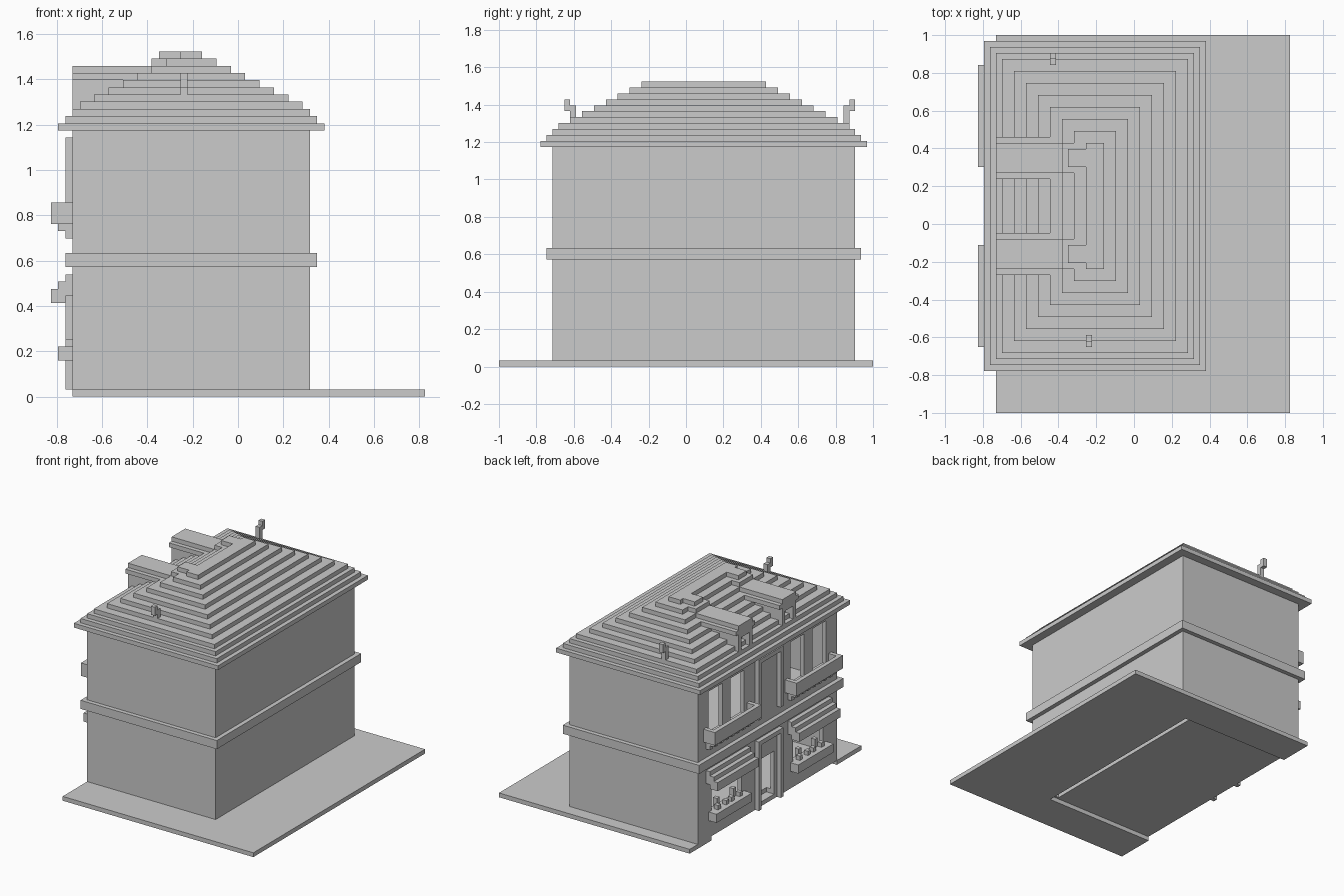
import bpy, bmesh
from mathutils import Vector

V = 2 / 63                      # block size
ORIGIN = Vector((-26, -31.5, 0))

if "Cube" in bpy.data.objects:
    bpy.data.objects.remove(bpy.data.objects["Cube"], do_unlink=True)

stone = bpy.data.materials.new("grey_stone")
stone.use_nodes = True
GREY = (0.6, 0.6, 0.6, 1)
stone.diffuse_color = GREY
stone.node_tree.nodes["Principled BSDF"].inputs["Base Color"].default_value = GREY


def part(name, boxes):
    """One object made of boxes given as (x0, x1, y0, y1, z0, z1) in blocks."""
    bm = bmesh.new()
    for x0, x1, y0, y1, z0, z1 in boxes:
        lo, hi = Vector((x0, y0, z0)), Vector((x1, y1, z1))
        verts = bmesh.ops.create_cube(bm, size=1)["verts"]
        for v in verts:
            v.co = (ORIGIN + lo + (hi - lo) * 0.5 + v.co * (hi - lo)) * V
    mesh = bpy.data.meshes.new(name)
    bm.to_mesh(mesh)
    bm.free()
    mesh.materials.append(stone)
    obj = bpy.data.objects.new(name, mesh)
    bpy.context.collection.objects.link(obj)
    return obj


def flip(boxes):
    """Mirror boxes across the middle of the facade."""
    return [(a, b, 69 - d, 69 - c, e, f) for a, b, c, d, e, f in boxes]


def pair(name, boxes):
    part(name + "_left", boxes)
    part(name + "_right", flip(boxes))


# Ground plate, open underneath the house
part("ground", [(31, 52, 0, 63, 0, 1), (3, 31, 0, 9, 0, 1), (3, 31, 55, 63, 0, 1)])

# Hollow house with rooms, windows and door cut out
house = part("house_walls", [(3, 36, 9, 60, 1, 37)])
side_openings = [(2, 5, 44, 55, 7, 14), (2, 5, 43, 48, 25, 35), (2, 5, 51, 56, 25, 35)]
rooms = [(4, 35, 10, 59, 3, 18), (4, 35, 10, 59, 20, 36)]
slot = [(29, 31.5, 9.5, 55, 0, 2)]
door = [(2, 5, 32, 37, 2, 12)]
cutter = part("house_cutter", rooms + slot + door + side_openings + flip(side_openings))
cutter.hide_render = True
mod = house.modifiers.new("openings", "BOOLEAN")
mod.operation, mod.solver, mod.object, mod.use_self = "DIFFERENCE", "EXACT", cutter, True
bpy.context.view_layer.update()
cut = bpy.data.meshes.new_from_object(house.evaluated_get(bpy.context.evaluated_depsgraph_get()))
house.modifiers.clear()
house.data = cut
bpy.data.objects.remove(cutter, do_unlink=True)

# String course around the house
part("floor_band", [(2, 37, 8, 61, 18, 20)])

# Stepped hip roof: shallow eaves first, then steeper insets
steps = []
for i in range(11):
    inset = i if i < 4 else 2 * i - 3
    steps.append((1 + inset, 38 - inset, 7 + inset, 62 - inset, 37 + i, 38 + i))
part("roof", steps)

# Dormers with open fronts and stepped ridges
pair("dormer", [
    (3, 12, 40, 41, 39, 44), (3, 12, 44, 45, 39, 44),
    (5, 12, 41, 44, 39, 44), (3, 5, 41, 44, 43, 44),
    (3, 12, 39, 46, 44, 45), (12, 13, 40, 45, 44, 45),
    (3, 14, 40, 45, 45, 46), (14, 16, 40, 45, 46, 47), (15, 18, 41, 44, 47, 48)])

# Bent chimney pipes
part("back_chimney", [(12, 13, 58, 59, 40, 44), (12, 13, 59, 60, 43, 45)])
part("front_chimney", [(18, 19, 12, 13, 40, 44), (18, 19, 11, 12, 43, 45)])

# Balconies: floor, parapet and corbels
corbels = []
for y in range(42, 58, 2):
    corbels += [(1, 3, y, y + 1, 23, 24), (2, 3, y, y + 1, 22, 23)]
pair("balcony", [(0, 3, 41, 58, 24, 25), (0, 1, 41, 58, 25, 27),
                 (1, 3, 41, 42, 25, 27), (1, 3, 57, 58, 25, 27)] + corbels)

# Shop awnings
pair("awning", [(0, 2, 42, 57, 13, 15), (2, 3, 42, 57, 14, 15),
                (1, 3, 42, 57, 15, 16), (2, 3, 42, 57, 16, 17)])

# Flower boxes with plants
plants = [(2, 3, y, y + 1, 7, 8) for y in (45, 48, 50, 53)]
plants += [(3, 4, y, y + 1, 7, 9) for y in (46, 52)]
pair("flower_box", [(1, 3, 43, 56, 5, 7)] + plants)


# Raised frames on the facade centre
def frame(name, z0, z1):
    part(name, [(2, 3, 30, 31, z0, z1), (2, 3, 38, 39, z0, z1), (2, 3, 31, 38, z1 - 1, z1)])


frame("door_frame", 1, 17)
frame("upper_frame", 22, 36)
